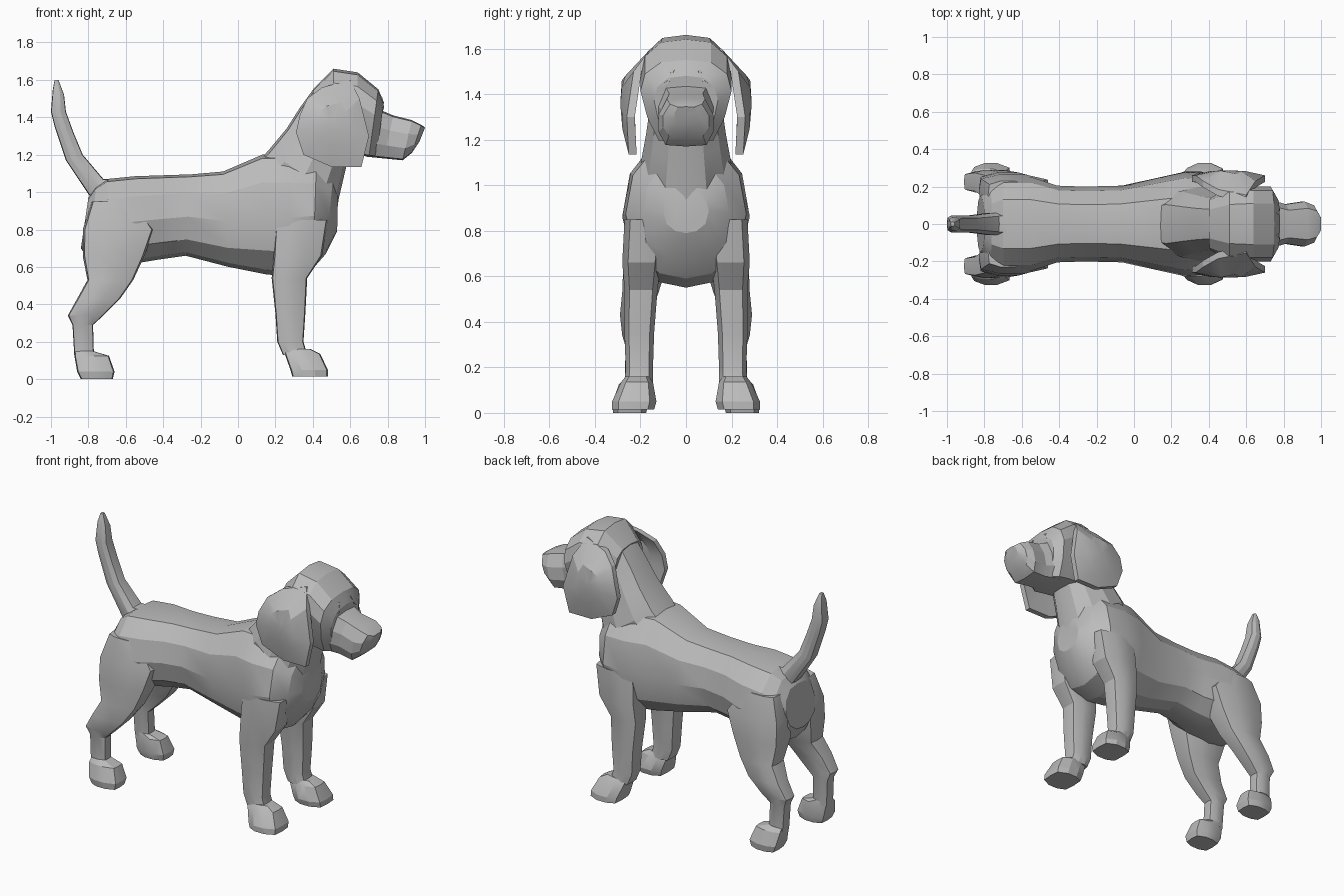
import bpy, bmesh, math
from mathutils import Vector

cube = bpy.data.objects.get("Cube")
if cube:
    bpy.data.objects.remove(cube)

grey = bpy.data.materials.new("plain grey")
grey.use_nodes = True
grey.diffuse_color = (0.5, 0.5, 0.5, 1)
grey.node_tree.nodes["Principled BSDF"].inputs["Base Color"].default_value = grey.diffuse_color

# Half cross-sections: (sideways fraction, fraction from first to second point)
BARREL = [(0, 0), (.45, .04), (.85, .2), (1, .48), (.88, .77), (.52, .97), (0, 1)]
SKULL = [(0, 0), (.6, .02), (.85, .3), (1, .62), (.9, .83), (.55, .97), (0, 1)]
BOX = [(0, 0), (.75, .03), (1, .3), (1, .65), (.7, .97), (0, 1)]


def finish(name, bm, angle=22):
    bmesh.ops.recalc_face_normals(bm, faces=bm.faces)
    mesh = bpy.data.meshes.new(name)
    bm.to_mesh(mesh)
    bm.free()
    mesh.materials.append(grey)
    obj = bpy.data.objects.new(name, mesh)
    bpy.context.collection.objects.link(obj)
    bpy.ops.object.select_all(action='DESELECT')
    obj.select_set(True)
    bpy.context.view_layer.objects.active = obj
    bpy.ops.object.shade_smooth_by_angle(angle=math.radians(angle))
    return obj


def skin(bm, rings):
    """Bridge equal rings of points and cap both ends."""
    rings = [[bm.verts.new(p) for p in ring] for ring in rings]
    n = len(rings[0])
    for a, b in zip(rings, rings[1:]):
        for i in range(n):
            j = (i + 1) % n
            bm.faces.new((a[i], a[j], b[j], b[i]))
    bm.faces.new(rings[0])
    bm.faces.new(rings[-1])


def loft(name, half, sections):
    """Each section: x, z of one edge, x, z of the other edge, half width."""
    shape = half + [(-s, t) for s, t in reversed(half[1:-1])]
    bm = bmesh.new()
    skin(bm, [[(xa + (xb - xa) * t, w * s, za + (zb - za) * t) for s, t in shape]
              for xa, za, xb, zb, w in sections])
    return finish(name, bm)


def leg(name, side, sections):
    """Each section: height, back x, front x, inner y, outer y."""
    shape = BOX + [(-s, t) for s, t in reversed(BOX[1:-1])]
    bm = bmesh.new()
    skin(bm, [[(xa + (xb - xa) * t, side * ((yi + yo) + (yo - yi) * s) / 2, z) for s, t in shape]
              for z, xa, xb, yi, yo in sections])
    return finish(name, bm)


# Trunk, from rump to chest
loft("body", BARREL, [
    (-.84, .70, -.80, .97, .15), (-.79, .62, -.76, 1.03, .21),
    (-.68, .60, -.70, 1.07, .25), (-.54, .62, -.55, 1.085, .25),
    (-.42, .64, -.40, 1.09, .205), (-.28, .66, -.25, 1.095, .2),
    (-.05, .60, -.08, 1.11, .205), (.15, .56, .13, 1.2, .25),
    (.28, .55, .27, 1.2, .28), (.4, .59, .42, 1.18, .265),
    (.47, .67, .51, 1.1, .19), (.53, .79, .535, .99, .1)])

# Neck, from shoulders into the skull
loft("neck", BARREL, [
    (.52, .86, .05, 1.1, .16), (.54, .97, .16, 1.22, .2),
    (.575, 1.12, .26, 1.34, .175), (.6, 1.22, .33, 1.45, .16),
    (.62, 1.3, .41, 1.56, .15)])

# Skull and muzzle
loft("head", SKULL, [
    (.42, 1.28, .40, 1.55, .14), (.52, 1.21, .51, 1.66, .19),
    (.63, 1.2, .64, 1.64, .2), (.70, 1.19, .75, 1.55, .2),
    (.74, 1.19, .78, 1.48, .14)])
loft("muzzle", BOX, [
    (.68, 1.19, .76, 1.44, .13), (.78, 1.18, .83, 1.41, .105),
    (.88, 1.17, .93, 1.385, .12), (.93, 1.21, .98, 1.36, .1),
    (.97, 1.27, 1.0, 1.345, .05)])

# Tail
loft("tail", BOX, [
    (-.76, .95, -.64, 1.07, .06), (-.80, .99, -.72, 1.07, .06),
    (-.92, 1.17, -.83, 1.2, .045), (-.98, 1.35, -.88, 1.32, .045),
    (-1.0, 1.43, -.92, 1.43, .045), (-.99, 1.55, -.93, 1.52, .035),
    (-.98, 1.6, -.96, 1.6, .012)])

EAR = [(.37, 1.5), (.45, 1.56), (.6, 1.6), (.65, 1.5), (.7, 1.3), (.66, 1.135),
       (.5, 1.135), (.35, 1.2), (.31, 1.32), (.33, 1.41)]
EYE = [(.06, 1.5), (.1, 1.505), (.165, 1.47), (.155, 1.445), (.11, 1.435), (.08, 1.455)]


def ear(name, side):
    """Hanging flap that swells outward halfway down."""
    def flare(x, z):
        return .265 - .75 * max(0, z - 1.46) - .05 * max(0, 1.3 - z)

    def ring(scale, lift):
        mid = Vector((.5, 1.36))
        points = [mid + (Vector(p) - mid) * scale for p in EAR]
        return [(x, side * (flare(x, z) + lift), z) for x, z in points]
    bm = bmesh.new()
    skin(bm, [ring(.5, -.035), ring(1, -.04), ring(1, -.005), ring(.5, .017), ring(.1, .022)])
    finish(name, bm)


def eye(name, side):
    """Almond lid ring around a recessed flat eye."""
    def ring(scale, lift):
        mid = Vector((.112, 1.468))
        points = [mid + (Vector(p) - mid) * scale for p in EYE]
        return [(.86 - .5 * y + lift - .4 * (z - 1.44) - .04, side * y, z) for y, z in points]
    bm = bmesh.new()
    skin(bm, [ring(1.25, -.03), ring(1.15, .004), ring(.9, .008), ring(.75, -.012)])
    finish(name, bm)


for label, side in (("left", 1), ("right", -1)):
    ear(label + "_ear", side)
    eye(label + "_eye", side)
    leg(label + "_front_leg", side, [
        (.85, .2, .48, .1, .27), (.66, .19, .45, .11, .28), (.54, .18, .37, .125, .27),
        (.35, .2, .36, .14, .27), (.2, .21, .35, .145, .265), (.13, .24, .37, .145, .27)])
    leg(label + "_front_paw", side, [
        (.16, .25, .39, .16, .265), (.135, .25, .44, .145, .285),
        (.05, .28, .48, .13, .325), (.015, .29, .48, .14, .325)])
    leg(label + "_hind_leg", side, [
        (.95, -.78, -.56, .08, .23), (.8, -.83, -.45, .08, .265), (.66, -.83, -.5, .08, .275),
        (.53, -.805, -.56, .12, .28), (.43, -.86, -.63, .16, .29), (.34, -.91, -.72, .17, .28),
        (.29, -.885, -.775, .175, .265), (.12, -.875, -.77, .18, .27)])
    leg(label + "_hind_paw", side, [
        (.15, -.87, -.775, .18, .27), (.125, -.875, -.69, .175, .295),
        (.04, -.86, -.66, .165, .325), (0, -.84, -.67, .175, .32)])
